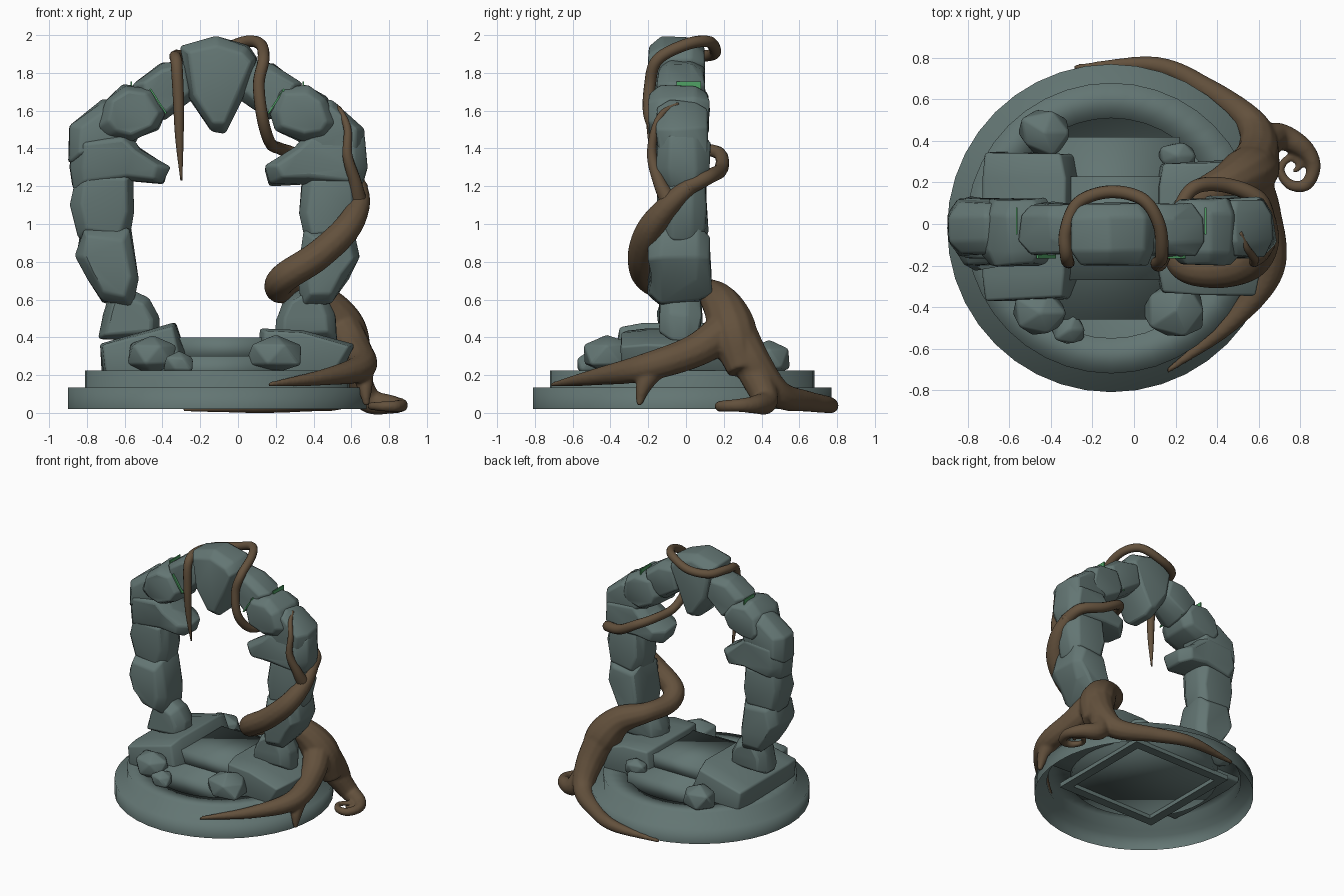
import bpy, bmesh, math, random
from mathutils import Vector

if "Cube" in bpy.data.objects:
    bpy.data.objects.remove(bpy.data.objects["Cube"])

random.seed(4)
CX, CY = -0.11, -0.02


def material(name, rgb):
    m = bpy.data.materials.new(name)
    m.diffuse_color = (*rgb, 1)
    m.use_nodes = True
    m.node_tree.nodes["Principled BSDF"].inputs["Base Color"].default_value = m.diffuse_color
    return m


STONE = material("grey_green_stone", (0.125, 0.18, 0.172))
ROOT = material("brown_root", (0.125, 0.082, 0.046))
MOSS = material("green_moss", (0.08, 0.36, 0.13))


def add(name, bm, mat, angle=None, bevel=0):
    bmesh.ops.recalc_face_normals(bm, faces=bm.faces)
    me = bpy.data.meshes.new(name)
    bm.to_mesh(me)
    bm.free()
    me.materials.append(mat)
    ob = bpy.data.objects.new(name, me)
    bpy.context.collection.objects.link(ob)
    if bevel:
        mod = ob.modifiers.new("chamfer", 'BEVEL')
        mod.width, mod.segments, mod.limit_method = bevel, 2, 'ANGLE'
        mod.angle_limit = math.radians(25)
    bpy.context.view_layer.objects.active = ob
    for o in bpy.context.selected_objects:
        o.select_set(False)
    ob.select_set(True)
    if angle:
        bpy.ops.object.shade_smooth_by_angle(angle=math.radians(angle))
    else:
        bpy.ops.object.shade_smooth()
    return ob


def stone(name, outline, y0, y1, shrink=0.76, edge=0.07, mirror=False, jitter=0.013, grow=1.03, angle=60):
    """Rough block: a front outline swept in y with smaller end faces."""
    pts = [(2 * CX - x if mirror else x, z) for x, z in outline]
    mx = sum(p[0] for p in pts) / len(pts)
    mz = sum(p[1] for p in pts) / len(pts)
    bm = bmesh.new()
    rings = []
    for y, s in ((y0, shrink), (y0 + edge, grow), (y1 - edge, grow), (y1, shrink)):
        rings.append([bm.verts.new((mx + (x - mx) * s + random.uniform(-jitter, jitter),
                                    y + random.uniform(-jitter, jitter),
                                    mz + (z - mz) * s + random.uniform(-jitter, jitter)))
                      for x, z in pts])
    n = len(pts)
    for a, b in zip(rings, rings[1:]):
        for i in range(n):
            bm.faces.new((a[i], a[(i + 1) % n], b[(i + 1) % n], b[i]))
    bm.faces.new(rings[0])
    bm.faces.new(rings[-1])
    return add(name, bm, STONE, angle, 0.014)


# Round two-tier base, open underneath
bm = bmesh.new()
profile = [(0.79, 0.02), (0.79, 0.135), (0.70, 0.135), (0.70, 0.225), (0.53, 0.225), (0.53, 0.15)]
rings = [[bm.verts.new((CX + r * math.cos(t * math.tau / 40), CY + r * math.sin(t * math.tau / 40), z))
          for t in range(40)] for r, z in profile]
for a, b in zip(rings, rings[1:]):
    for i in range(40):
        bm.faces.new((a[i], a[(i + 1) % 40], b[(i + 1) % 40], b[i]))
bm.faces.new(rings[-1])
add("round_base", bm, STONE)


def box(name, x0, x1, y0, y1, z0, z1, angle=None):
    bm = bmesh.new()
    bmesh.ops.create_cube(bm, size=1)
    for v in bm.verts:
        v.co = ((x0 + x1) / 2 + v.co.x * (x1 - x0), (y0 + y1) / 2 + v.co.y * (y1 - y0),
                (z0 + z1) / 2 + v.co.z * (z1 - z0))
    return add(name, bm, STONE, angle)


# Steps through the arch, and the hollow frame under them
box("lower_step", -0.44, 0.22, -0.46, 0.42, 0.16, 0.30)
box("upper_step", -0.34, 0.20, -0.27, 0.23, 0.28, 0.40)
for i, (a, b, c, d) in enumerate([(-0.54, -0.47, -0.45, 0.41), (0.25, 0.32, -0.45, 0.41),
                                  (-0.47, 0.25, -0.45, -0.38), (-0.47, 0.25, 0.34, 0.41)]):
    box("under_frame_%d" % i, a, b, c, d, 0.12, 0.155, 40)

# Sloping mounds carrying the two pillars
stone("left_mound", [(-0.72, 0.18), (-0.74, 0.37), (-0.34, 0.47), (-0.28, 0.3), (-0.28, 0.18)],
      -0.36, 0.34, 0.88, 0.12, grow=1.0, angle=100)
stone("right_mound", [(0.10, 0.18), (0.11, 0.46), (0.35, 0.43), (0.62, 0.36), (0.52, 0.18)],
      -0.34, 0.30, 0.88, 0.12, grow=1.0, angle=100)

# Arch blocks, mirrored left to right
blocks = {
    "foot_block": ([(-0.74, 0.39), (-0.42, 0.39), (-0.43, 0.50), (-0.47, 0.60), (-0.57, 0.65),
                    (-0.67, 0.63), (-0.72, 0.52)], -0.14, 0.08),
    "lower_block": ([(-0.71, 0.59), (-0.56, 0.57), (-0.54, 0.72), (-0.58, 0.97), (-0.82, 0.98),
                     (-0.855, 0.83), (-0.80, 0.72)], -0.20, 0.13),
    "middle_block": ([(-0.84, 0.92), (-0.59, 0.90), (-0.55, 1.05), (-0.57, 1.28), (-0.85, 1.29),
                      (-0.875, 1.10)], -0.15, 0.11),
    "shoulder_wedge": ([(-0.86, 1.19), (-0.58, 1.22), (-0.40, 1.21), (-0.37, 1.30), (-0.52, 1.40),
                        (-0.60, 1.50), (-0.88, 1.46), (-0.89, 1.30)], -0.16, 0.12),
    "shoulder_block": ([(-0.885, 1.34), (-0.60, 1.36), (-0.53, 1.47), (-0.60, 1.63), (-0.71, 1.65),
                        (-0.88, 1.51)], -0.15, 0.11),
    "haunch_block": ([(-0.73, 1.52), (-0.69, 1.66), (-0.60, 1.73), (-0.45, 1.72), (-0.38, 1.60),
                      (-0.42, 1.50), (-0.57, 1.44), (-0.68, 1.46)], -0.20, 0.12),
    "crown_block": ([(-0.55, 1.74), (-0.40, 1.84), (-0.25, 1.87), (-0.21, 1.68), (-0.38, 1.56),
                     (-0.50, 1.63)], -0.15, 0.10),
}


def moss_strip(name, a, b, y0, y1, s):
    """Thin green plate between two front points, spanning y0 to y1."""
    a, b = (Vector((CX + (p[0] - CX) * s, 0, p[1])) for p in (a, b))
    d = (b - a).normalized() * 0.0045
    off = Vector((-d.z, 0, d.x))
    bm = bmesh.new()
    for y in (y0, y1):
        bm.faces.new([bm.verts.new(p + Vector((0, y, 0))) for p in (a + off, a - off, b - off, b + off)])
    bmesh.ops.bridge_loops(bm, edges=bm.edges[:])
    add(name, bm, MOSS, 40)


for side, mirror in (("left", False), ("right", True)):
    for name, (outline, y0, y1) in blocks.items():
        stone(side + "_" + name, outline, y0, y1, mirror=mirror)
    # Moss in the joint between haunch and crown blocks
    s = -1 if mirror else 1
    moss_strip(side + "_front_moss", (-0.465, 1.715), (-0.38, 1.585), -0.165, 0.08, s)
    moss_strip(side + "_top_moss", (-0.565, 1.70), (-0.565, 1.755), -0.05, 0.08, s)

stone("keystone", [(-0.30, 1.94), (-0.12, 1.99), (0.05, 1.94), (0.10, 1.87), (0.02, 1.66),
                   (-0.07, 1.48), (-0.14, 1.49), (-0.26, 1.67)], -0.20, 0.10, 0.82, jitter=0.006, grow=1.015)

# Loose boulders
for i, (x, y, z, rx, ry, rz) in enumerate([
        (-0.43, 0.44, 0.29, 0.14, 0.12, 0.11), (-0.45, -0.43, 0.31, 0.15, 0.13, 0.115),
        (-0.31, -0.51, 0.26, 0.09, 0.085, 0.075), (0.20, -0.42, 0.31, 0.165, 0.145, 0.115),
        (0.21, 0.33, 0.31, 0.11, 0.075, 0.085)]):
    bm = bmesh.new()
    bmesh.ops.create_icosphere(bm, subdivisions=1, radius=1)
    for v in bm.verts:
        k = random.uniform(0.85, 1.15)
        v.co = (x + v.co.x * rx * k, y + v.co.y * ry * k, z + v.co.z * rz * k)
    add("boulder_%d" % i, bm, STONE, 45, 0.01)


def tube(bm, points, sub=8, sides=12):
    """Tapered tube through (x, y, z, radius) points."""
    P = [Vector(p) for p in points]
    P = [P[0] * 2 - P[1]] + P + [P[-1] * 2 - P[-2]]
    path = []
    for i in range(1, len(P) - 2):
        a, b, c, d = P[i - 1:i + 3]
        for k in range(sub):
            t = k / sub
            path.append(0.5 * (2 * b + (c - a) * t + (2 * a - 5 * b + 4 * c - d) * t * t
                               + (3 * b - a - 3 * c + d) * t ** 3))
    path.append(P[-2])
    pos = [p.to_3d() for p in path]
    normal, rings = None, []
    for i, p in enumerate(pos):
        d = (pos[min(i + 1, len(pos) - 1)] - pos[max(i - 1, 0)]).normalized()
        normal = d.orthogonal() if normal is None else normal - d * normal.dot(d)
        normal.normalize()
        side = d.cross(normal)
        r = max(path[i][3], 0.004)
        rings.append([bm.verts.new(p + r * (normal * math.cos(j * math.tau / sides)
                                            + side * math.sin(j * math.tau / sides)))
                      for j in range(sides)])
    for a, b in zip(rings, rings[1:]):
        for j in range(sides):
            bm.faces.new((a[j], a[(j + 1) % sides], b[(j + 1) % sides], b[j]))
    bm.faces.new(rings[0][::-1])
    bm.faces.new(rings[-1])


# Thick trunk and ground roots, fused into one skin
bm = bmesh.new()
tube(bm, [(0.63, 0.30, 0.22, 0.08), (0.56, 0.25, 0.42, 0.13), (0.45, 0.19, 0.57, 0.105),
          (0.28, 0.10, 0.64, 0.075), (0.215, -0.08, 0.66, 0.075), (0.25, -0.20, 0.72, 0.08),
          (0.42, -0.23, 0.83, 0.08), (0.57, -0.19, 0.97, 0.075), (0.64, -0.09, 1.10, 0.06),
          (0.64, 0.03, 1.21, 0.045)])
tube(bm, [(0.54, 0.24, 0.46, 0.11), (0.62, 0.05, 0.33, 0.09), (0.65, -0.22, 0.24, 0.075),
          (0.46, -0.48, 0.19, 0.045), (0.16, -0.71, 0.15, 0.012)])
tube(bm, [(0.65, -0.15, 0.26, 0.07), (0.67, -0.22, 0.15, 0.045), (0.68, -0.25, 0.04, 0.015)])
tube(bm, [(0.55, 0.24, 0.46, 0.12), (0.60, 0.36, 0.25, 0.10), (0.56, 0.49, 0.10, 0.075),
          (0.35, 0.65, 0.06, 0.055), (0.10, 0.765, 0.04, 0.042), (-0.29, 0.755, 0.02, 0.013)])
tube(bm, [(0.60, 0.36, 0.22, 0.09), (0.69, 0.42, 0.07, 0.07), (0.81, 0.37, 0.045, 0.05),
          (0.865, 0.28, 0.04, 0.036), (0.83, 0.19, 0.035, 0.031), (0.75, 0.19, 0.035, 0.026),
          (0.705, 0.26, 0.035, 0.021), (0.75, 0.32, 0.035, 0.018), (0.80, 0.28, 0.035, 0.015),
          (0.765, 0.25, 0.035, 0.012)])
trunk = add("trunk_and_roots", bm, ROOT)
mod = trunk.modifiers.new("fuse", 'REMESH')
mod.mode, mod.voxel_size, mod.use_smooth_shade = 'VOXEL', 0.011, True
mod = trunk.modifiers.new("soften", 'SMOOTH')
mod.factor, mod.iterations = 0.5, 4

# Thin vine that climbs round the pillar, over the keystone and hangs down
bm = bmesh.new()
tube(bm, [(0.645, 0.0, 1.19, 0.045), (0.60, 0.12, 1.25, 0.04), (0.45, 0.185, 1.29, 0.037),
          (0.30, 0.18, 1.37, 0.034), (0.22, 0.08, 1.40, 0.032), (0.17, -0.09, 1.43, 0.031),
          (0.13, -0.19, 1.56, 0.031), (0.11, -0.19, 1.74, 0.031), (0.135, -0.15, 1.87, 0.031),
          (0.12, 0.0, 1.95, 0.031), (0.04, 0.12, 1.965, 0.031), (-0.12, 0.155, 1.91, 0.031),
          (-0.27, 0.10, 1.89, 0.031), (-0.33, -0.04, 1.89, 0.031), (-0.325, -0.16, 1.85, 0.031),
          (-0.315, -0.185, 1.65, 0.029), (-0.31, -0.18, 1.45, 0.022), (-0.30, -0.16, 1.23, 0.005)])
add("climbing_vine", bm, ROOT)

# Short side shoot on the outer pillar
bm = bmesh.new()
tube(bm, [(0.64, -0.08, 1.10, 0.05), (0.62, -0.14, 1.22, 0.035), (0.58, -0.18, 1.36, 0.027),
          (0.58, -0.165, 1.50, 0.021), (0.545, -0.12, 1.59, 0.017), (0.51, -0.04, 1.635, 0.01)])
add("side_shoot", bm, ROOT)
